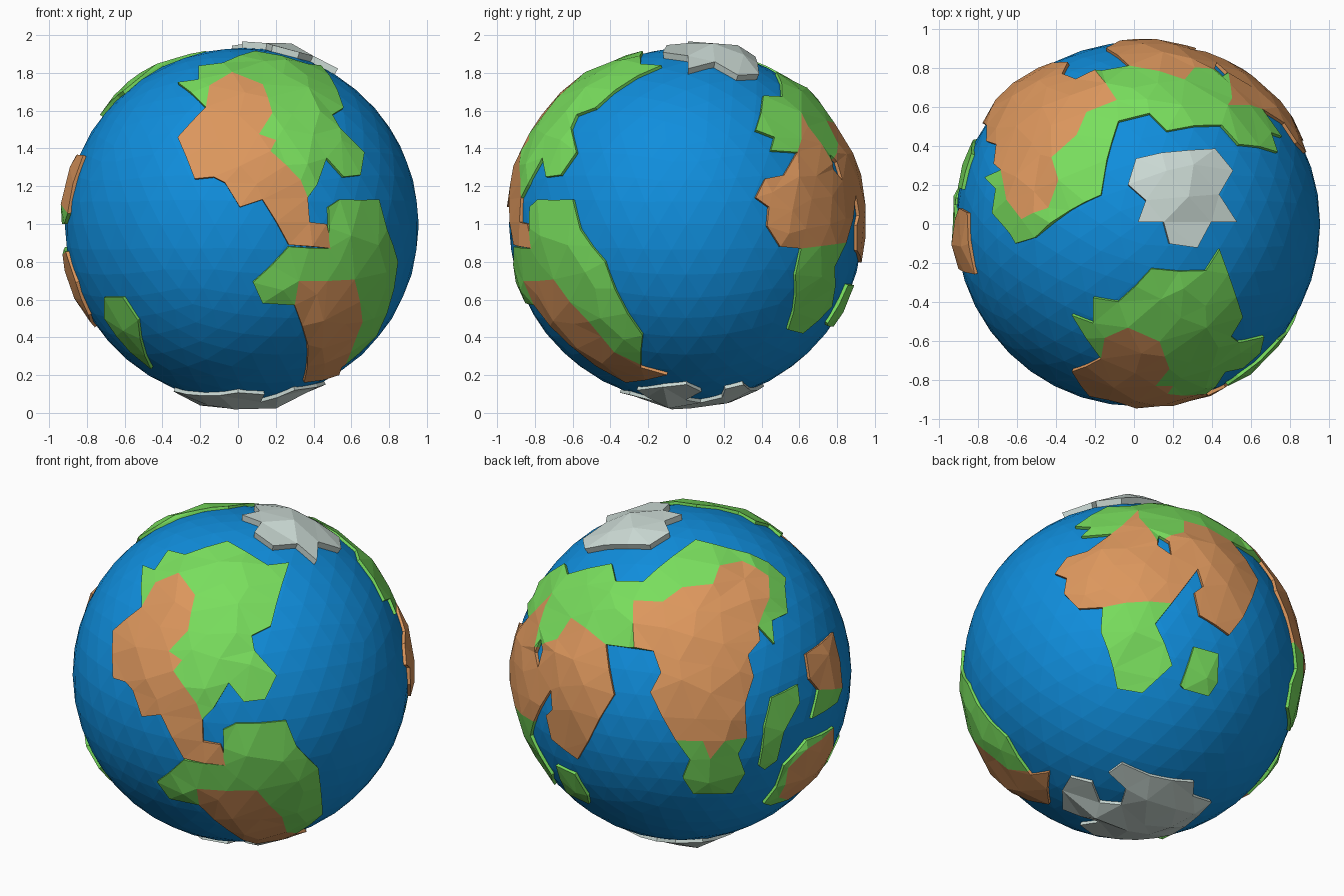
import bpy
import bmesh
import random
from math import radians, sin, cos, sqrt, hypot, ceil
from mathutils import Vector
from mathutils.geometry import delaunay_2d_cdt, intersect_point_line

random.seed(4)
cube = bpy.data.objects.get("Cube")
if cube:
    bpy.data.objects.remove(cube)

CENTRE = Vector((0.02, 0, 0.995))
OCEAN, SHORE = 0.937, 0.953
UP = Vector((0, 0, 1))


def material(name, colour):
    m = bpy.data.materials.new(name)
    m.use_nodes = True
    m.diffuse_color = (*colour, 1)
    m.node_tree.nodes["Principled BSDF"].inputs["Base Color"].default_value = (*colour, 1)
    return m


BLUE = material("ocean blue", (0.005, 0.27, 0.72))
GREEN = material("grass green", (0.19, 0.73, 0.11))
BROWN = material("dry earth", (0.72, 0.31, 0.11))
ICE = material("ice white", (0.6, 0.7, 0.66))


# Directions from which coasts are drawn on the globe: azimuth and elevation
def side(azimuth, elevation):
    a, e = radians(azimuth), radians(elevation)
    right = Vector((cos(a), sin(a), 0))
    out = Vector((sin(a), -cos(a), 0))
    normal = out * cos(e) + UP * sin(e)
    upward = UP * cos(e) - out * sin(e)

    def draw(*points):
        """Project points, in hundredths, onto the globe as unit directions."""
        result = []
        for u, v in points:
            flat = right * (u / 100) + upward * (v / 100)
            shift = CENTRE - UP
            x, y = (flat - shift).dot(right), (flat - shift).dot(upward)
            w = sqrt(max(0, SHORE ** 2 - x * x - y * y))
            result.append((right * x + upward * y + normal * w).normalized())
        return result
    return draw


front, east, top, bottom = side(0, 0), side(90, 0), side(0, 90), side(0, -90)
back_west, back_east_low = side(-143, 25), side(143, -25)


def inside(p, loop):
    hit = False
    for a, b in zip(loop, loop[1:] + loop[:1]):
        if (a.y > p.y) != (b.y > p.y):
            if p.x < a.x + (p.y - a.y) * (b.x - a.x) / (b.y - a.y):
                hit = not hit
    return hit


def distance(p, loop):
    best = 9
    for a, b in zip(loop, loop[1:] + loop[:1]):
        q, t = intersect_point_line(p, a, b)
        q = Vector(q[:2])
        best = min(best, (p - (a if t < 0 else b if t > 1 else q)).length)
    return best


def split(loop, longest=0.2):
    result = []
    for a, b in zip(loop, loop[1:] + loop[:1]):
        n = max(1, ceil((b - a).length / longest))
        result += [a.lerp(b, i / n) for i in range(n)]
    return result


def land(name, outline, dry=(), sea=(), base=GREEN, shore=SHORE, peak=0.972, step=0.18):
    """A faceted raised plate over the globe, with dry zones and inland seas."""
    turn = sum(outline, Vector()).normalized().to_track_quat("Z", "Y")
    back = turn.inverted()

    def flatten(d):
        q = back @ d
        k = UP.angle(q) / max(hypot(q.x, q.y), 1e-6)
        return Vector((q.x * k, q.y * k))

    def lift(p):
        r = max(p.length, 1e-6)
        return turn @ Vector((p.x / r * sin(r), p.y / r * sin(r), cos(r)))

    coast = split([flatten(d) for d in outline])
    zones = [split([flatten(d) for d in z]) for z in dry]
    seas = [split([flatten(d) for d in z]) for z in sea]
    loops = [coast] + zones + seas

    # Loops become fixed edges, a jittered grid fills the inside
    points, edges = [], []
    for loop in loops:
        n, k = len(loop), len(points)
        edges += [(k + i, k + (i + 1) % n) for i in range(n)]
        points += loop
    reach = ceil(2 / step)
    for i in range(-reach, reach):
        for j in range(-reach, reach):
            p = Vector(((i + j % 2 / 2) * step, j * step * 0.87))
            p += Vector((random.uniform(-1, 1), random.uniform(-1, 1))) * step * 0.2
            if inside(p, coast) and min(distance(p, l) for l in loops) > step * 0.42:
                points.append(p)
    verts, _, faces = delaunay_2d_cdt(points, edges, [], 0, 0.001)[:3]

    bm = bmesh.new()
    made = {}
    for f in faces:
        mid = sum((verts[i] for i in f), Vector((0, 0))) / len(f)
        if not inside(mid, coast) or any(inside(mid, s) for s in seas):
            continue
        for i in f:
            if i not in made:
                made[i] = bm.verts.new(lift(verts[i]))
        face = bm.faces.new([made[i] for i in f])
        face.material_index = int(any(inside(mid, z) for z in zones))
    for v in bm.verts:
        v.co *= shore if v.is_boundary else random.uniform(shore + 0.004, peak)

    # Cliffs run from the rim down into the ocean
    rim = [(l.vert, l.link_loop_next.vert, f.material_index)
           for f in bm.faces for l in f.loops if l.edge.is_boundary]
    foot = {}
    for a, b, index in rim:
        for v in (a, b):
            if v not in foot:
                foot[v] = bm.verts.new(v.co.normalized() * (OCEAN - 0.02))
        bm.faces.new((b, a, foot[a], foot[b])).material_index = index
    mesh = bpy.data.meshes.new(name)
    bm.to_mesh(mesh)
    bm.free()
    for m in (base, BROWN):
        mesh.materials.append(m)
    obj = bpy.data.objects.new(name, mesh)
    obj.location = CENTRE
    bpy.context.collection.objects.link(obj)


# Ocean ball
bpy.ops.mesh.primitive_ico_sphere_add(subdivisions=4, radius=OCEAN, location=CENTRE)
ocean = bpy.context.object
ocean.name = "ocean"
ocean.data.materials.append(BLUE)

# Northern front continent with its land bridge
land("north_front_continent",
     top((-32, -47), (-21, -51), (-21, -38), (-8, -40), (9, -23), (37, -24), (44, -13), (56, -48))
     + front((50, 58), (54, 51), (67, 38), (65, 26), (56, 25), (47, 35), (42, 21), (37, 14),
             (38, 1), (47, 0), (50, -13), (27, -11), (13, 13), (1, 9), (-7, 22), (-13, 25),
             (-23, 24), (-32, 46), (-17, 62)),
     dry=[front((-32, 46), (-17, 62), (-15, 73), (-3, 79), (13, 73), (18, 58), (11, 47),
                (20, 44), (17, 38), (33, 23), (37, 14), (38, 1), (47, 0), (50, -13), (27, -11),
                (13, 13), (1, 9), (-7, 22), (-13, 25), (-23, 24))])

# Southern front continent
land("south_front_continent",
     front((27, -12), (48, -13), (48, 9), (54, 13))
     + east((-60, 13), (-56, -3), (-43, -20), (-23, -59), (-24, -76), (-10, -80), (-32, -84))
     + front((37, -64), (30, -43), (13, -42), (8, -31)),
     dry=[front((32, -30), (61, -29), (65, -51), (59, -67)) + east((-10, -80), (-32, -84))
          + front((37, -64), (30, -43))])

# Great back continent
land("great_back_continent",
     top((-61, -10), (-51, -7), (-33, 7), (-17, 15), (-14, 33), (-8, 53), (8, 57), (17, 48),
         (45, 51), (54, 41), (74, 37))
     + east((47, 46), (45, 39), (59, 38), (52, 26), (42, 24), (37, 14), (44, 9), (43, -1),
            (50, -12), (61, -13), (58, -27), (54, -56), (62, -58))
     + back_east_low((17, -4), (7, 19), (16, 31), (31, 52), (34, 42), (29, 38), (32, 25),
                     (49, 15), (57, 26), (66, 49))
     + back_west((-47, 16), (-21, 12), (-17, 0), (-23, -11), (-9, -38), (-1, -49), (-5, -59),
                 (1, -68), (23, -68), (30, -57), (26, -46), (31, -37), (30, -18), (35, -3),
                 (32, 9), (39, 17), (38, 25), (47, 15), (46, 28), (55, 32), (54, 47)),
     dry=[top((13, 78), (26, 74), (31, 80), (48, 77), (50, 64))
          + east((60, 58), (61, 45), (59, 38), (52, 26), (42, 24), (37, 14), (44, 9), (43, -1),
                 (50, -12), (61, -13))
          + back_east_low((16, 31), (31, 52), (34, 42), (29, 38), (32, 25), (49, 15), (57, 26),
                          (66, 49))
          + back_west((-47, 16)),
          back_west((-31, 40), (-15, 39), (-4, 47), (13, 48), (17, 58), (30, 61), (44, 52),
                    (44, 40), (38, 25), (39, 17), (32, 9), (35, -3), (30, -18), (31, -37),
                    (18, -38), (10, -48), (6, -38), (-9, -38), (-23, -11), (-17, 0),
                    (-21, 12), (-31, 14))],
     sea=[east((76, 37), (80, 33), (83, 23), (78, 29))])

# Islands
land("south_west_island", front((-71, -39), (-61, -39), (-53, -51), (-46, -77), (-57, -68), (-71, -50)))
land("east_coast_island", back_east_low((22, -15), (29, 7), (43, 4), (43, -12), (38, -20), (24, -17)))
land("long_island", back_west((38, -53), (41, -31), (45, -15), (60, -8), (61, -18), (52, -34),
                              (48, -50), (41, -55)))
land("west_island", back_west((65, 9), (81, 21), (86, -10), (83, -18), (68, -27), (72, -11), (67, -5)),
     dry=[back_west((65, 9), (81, 21), (86, -10), (72, -11), (67, -5))])
land("dry_island", back_west((41, -74), (48, -65), (52, -53), (65, -39), (81, -32), (81, -43),
                             (72, -59), (55, -72), (45, -75)),
     dry=[back_west((49, -70), (54, -54), (64, -43), (81, -32), (81, -43), (72, -59), (55, -72))])

# Polar ice sheets
land("north_ice",
     top((-3, 20), (1, 33), (14, 36), (41, 38), (50, 27), (43, 15), (52, 1), (39, 1), (32, -12),
         (18, -10), (15, 1), (2, 1), (6, 12)), base=ICE, shore=0.972, peak=1.015)
land("south_ice",
     back_east_low((-37, -65), (-25, -68), (-20, -78), (-8, -79), (-6, -71), (-16, -63),
                   (-9, -58), (7, -64), (32, -66), (32, -73), (43, -75))
     + bottom((-34, 8), (-20, 22), (0, 35), (14, 30), (12, 15), (30, 26), (42, 12)),
     base=ICE, shore=0.955, peak=0.995)
